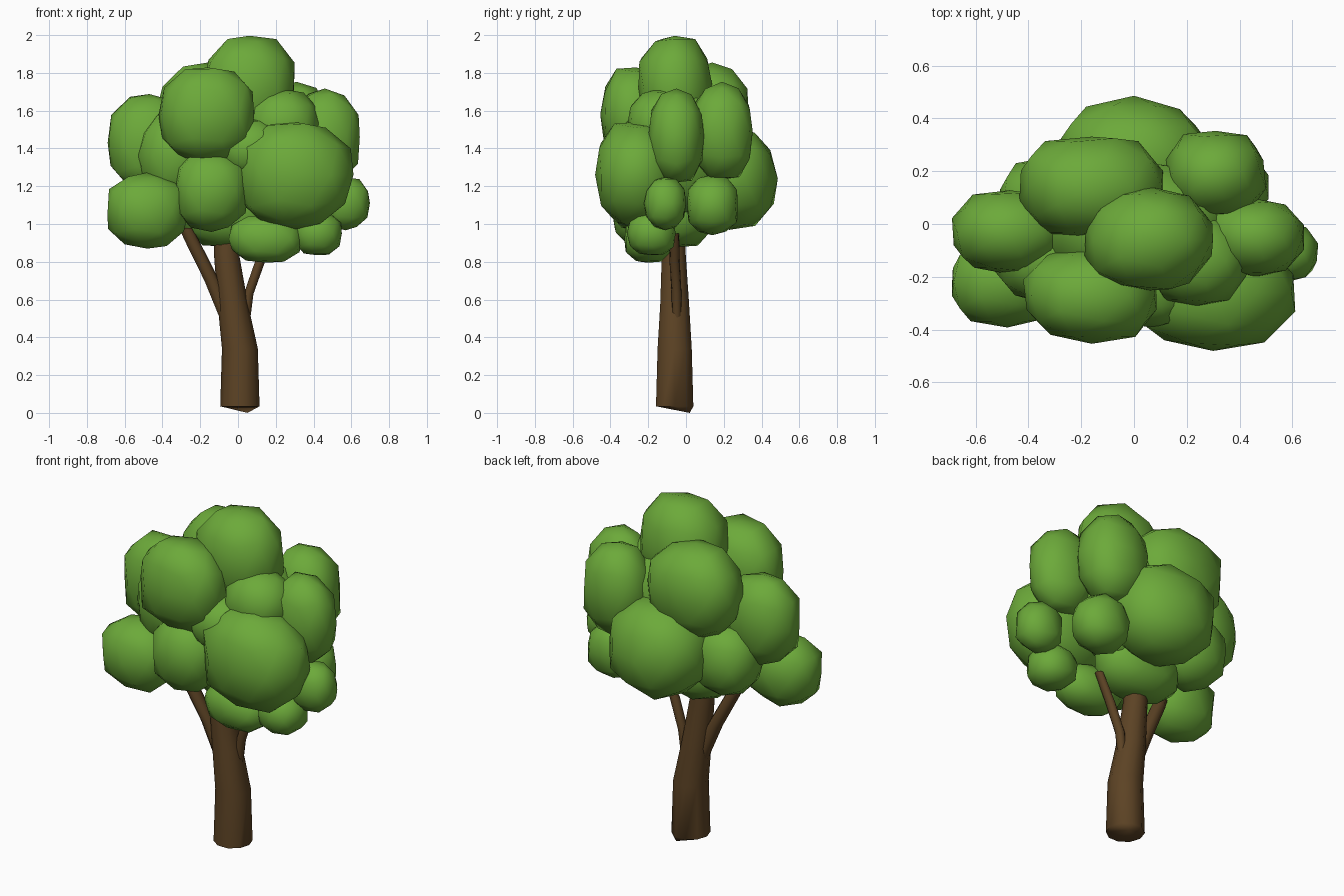
import bpy, bmesh, math, random
from mathutils import Vector

random.seed(11)
cube = bpy.data.objects.get("Cube")
if cube:
    bpy.data.objects.remove(cube, do_unlink=True)


def make_material(name, color):
    mat = bpy.data.materials.new(name)
    mat.use_nodes = True
    mat.diffuse_color = color
    mat.node_tree.nodes["Principled BSDF"].inputs["Base Color"].default_value = color
    return mat


leaf_green = make_material("leaf green", (0.15, 0.40, 0.042, 1))
bark_brown = make_material("bark brown", (0.108, 0.056, 0.018, 1))


def finish(name, bm, mat, angle):
    bmesh.ops.recalc_face_normals(bm, faces=bm.faces)
    mesh = bpy.data.meshes.new(name)
    bm.to_mesh(mesh)
    bm.free()
    mesh.materials.append(mat)
    obj = bpy.data.objects.new(name, mesh)
    bpy.context.collection.objects.link(obj)
    bpy.ops.object.select_all(action="DESELECT")
    obj.select_set(True)
    bpy.context.view_layer.objects.active = obj
    bpy.ops.object.shade_smooth_by_angle(angle=math.radians(angle))


def clump(name, center, radii, fullness=2.5):
    """Uneven low-poly leaf ball, a little fuller than an ellipsoid."""
    bm = bmesh.new()
    bmesh.ops.create_icosphere(bm, subdivisions=2, radius=1)
    for v in bm.verts:
        swell = sum(abs(k) ** fullness for k in v.co) ** (-1 / fullness)
        d = v.co * swell * random.uniform(0.95, 1.03)
        v.co = Vector(c + r * k for c, r, k in zip(center, radii, d))
    finish(name, bm, leaf_green, 55)


def limb(name, path, sides, foot=None):
    """Tapered limb through (x, y, z, radius) points."""
    bm = bmesh.new()
    rings = []
    for x, y, z, r in path:
        angles = [math.tau * i / sides for i in range(sides)]
        rings.append([bm.verts.new((x + r * math.cos(a), y + r * math.sin(a), z))
                      for a in angles])
    for low, high in zip(rings, rings[1:]):
        for i in range(sides):
            j = (i + 1) % sides
            bm.faces.new((low[i], low[j], high[j], high[i]))
    bm.faces.new(rings[-1])
    if foot:
        tip = bm.verts.new(foot)
        for i in range(sides):
            bm.faces.new((tip, rings[0][(i + 1) % sides], rings[0][i]))
    else:
        bm.faces.new(rings[0][::-1])
    finish(name, bm, bark_brown, 60)


# Trunk and the two side branches
limb("trunk", [(0.01, -0.06, 0.035, 0.104), (0.01, -0.06, 0.34, 0.095),
               (-0.028, -0.06, 0.58, 0.08), (-0.062, -0.065, 0.85, 0.066),
               (-0.06, -0.05, 1.25, 0.05)], 10, (0.05, 0.02, 0))
limb("right_branch", [(-0.06, -0.06, 0.5, 0.04), (-0.14, -0.07, 0.7, 0.042),
                      (-0.25, -0.1, 0.92, 0.04), (-0.28, -0.11, 0.98, 0.035)], 7)
limb("left_branch", [(0.03, -0.05, 0.42, 0.025), (0.055, -0.05, 0.63, 0.027),
                     (0.115, -0.06, 0.8, 0.028), (0.19, -0.06, 0.95, 0.024)], 7)

# Leaf clumps: centre, radii
clumps = {
    "crown_core": ((0, 0, 1.38), (0.4, 0.24, 0.36)),
    "crown_top": ((0.06, -0.06, 1.72), (0.25, 0.2, 0.28)),
    "front_upper": ((-0.16, -0.27, 1.58), (0.26, 0.18, 0.26)),
    "front_large": ((0.3, -0.26, 1.26), (0.31, 0.22, 0.29)),
    "front_middle": ((-0.14, -0.24, 1.18), (0.2, 0.19, 0.22)),
    "front_filler": ((0.07, -0.21, 1.4), (0.18, 0.19, 0.16)),
    "front_left_filler": ((0.24, -0.14, 1.53), (0.19, 0.17, 0.18)),
    "right_low": ((-0.48, -0.22, 1.07), (0.22, 0.17, 0.2)),
    "right_upper": ((-0.47, -0.03, 1.43), (0.22, 0.16, 0.26)),
    "right_filler": ((-0.33, -0.12, 1.36), (0.2, 0.18, 0.24)),
    "right_back": ((-0.32, 0.08, 1.2), (0.2, 0.17, 0.21)),
    "back_upper": ((-0.16, 0.14, 1.59), (0.28, 0.2, 0.26)),
    "back_large": ((0, 0.23, 1.24), (0.29, 0.25, 0.27)),
    "back_left": ((0.31, 0.19, 1.49), (0.19, 0.17, 0.26)),
    "back_left_low": ((0.35, 0.14, 1.1), (0.16, 0.14, 0.16)),
    "left_upper": ((0.46, -0.05, 1.46), (0.19, 0.15, 0.25)),
    "left_small": ((0.57, -0.11, 1.11), (0.13, 0.11, 0.14)),
    "left_under": ((0.42, -0.18, 0.95), (0.13, 0.13, 0.12)),
    "front_under": ((0.15, -0.2, 0.92), (0.2, 0.13, 0.13)),
    "middle_under": ((-0.04, -0.03, 1.06), (0.26, 0.17, 0.19)),
}
for part, (center, radii) in clumps.items():
    clump(part + "_leaves", center, radii)
